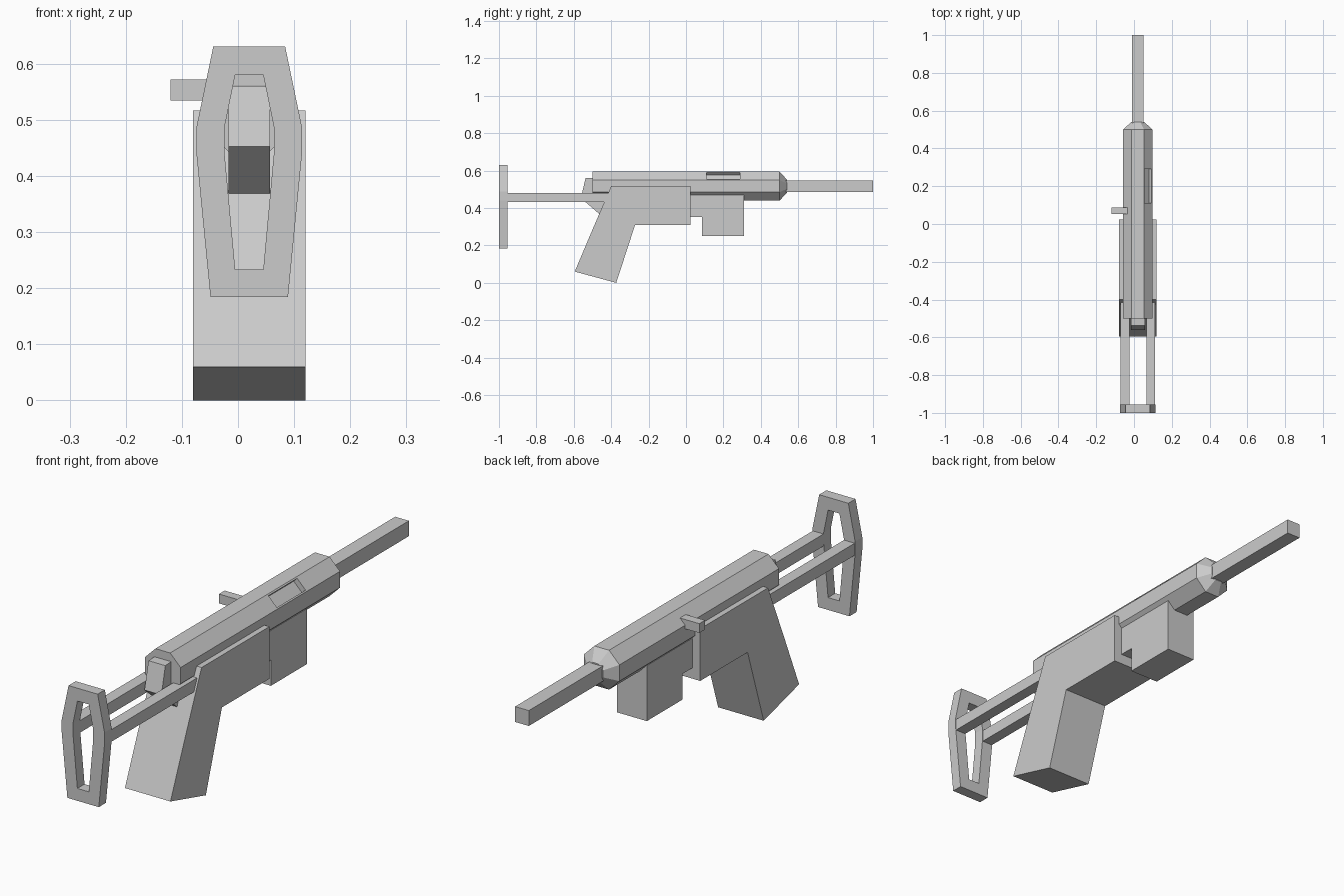
import bpy, bmesh, math
from mathutils import Vector

cube = bpy.data.objects.get("Cube")
if cube:
    bpy.data.objects.remove(cube, do_unlink=True)

CX = 0.02  # centre line of the body

grey = bpy.data.materials.new("plain grey")
grey.use_nodes = True
colour = (0.6, 0.6, 0.6, 1)
grey.diffuse_color = colour
grey.node_tree.nodes["Principled BSDF"].inputs["Base Color"].default_value = colour


def finish(name, bm):
    bmesh.ops.recalc_face_normals(bm, faces=bm.faces)
    mesh = bpy.data.meshes.new(name)
    bm.to_mesh(mesh)
    bm.free()
    mesh.materials.append(grey)
    obj = bpy.data.objects.new(name, mesh)
    bpy.context.collection.objects.link(obj)
    return obj


def loft(name, rings):
    """Skin matching rings of points and cap both ends."""
    bm = bmesh.new()
    loops = [[bm.verts.new(p) for p in ring] for ring in rings]
    n = len(loops[0])
    for a, b in zip(loops, loops[1:]):
        for i in range(n):
            j = (i + 1) % n
            bm.faces.new((a[i], a[j], b[j], b[i]))
    bm.faces.new(loops[0])
    bm.faces.new(loops[-1])
    return finish(name, bm)


def slab(name, profile, half_width):
    """Side profile (y, z) extruded across the centre line."""
    return loft(name, [[(CX + s * half_width, y, z) for y, z in profile] for s in (-1, 1)])


def box(name, x, y, z):
    return loft(name, [[(x[0], v, z[0]), (x[1], v, z[0]), (x[1], v, z[1]), (x[0], v, z[1])] for v in y])


def octagon(y, apothem, z=0.517):
    r = apothem / math.cos(math.pi / 8)
    angles = [math.pi / 8 + k * math.pi / 4 for k in range(8)]
    return [(CX + r * math.cos(a), y, z + r * math.sin(a)) for a in angles]


# Eight-sided body with a tapered nose
body = loft("receiver_tube", [octagon(-0.5, 0.078), octagon(0.5, 0.078), octagon(0.54, 0.034)])

# Recessed port in the upper side facet
cutter = box("port_cutter", (-0.022, 0.022), (-0.09, 0.09), (-0.026, 0.026))
cutter.location = (0.0755, 0.2, 0.5725)
cutter.rotation_euler = (0, -math.pi / 4, 0)
cutter.hide_render = True
cutter.hide_viewport = True
cut = body.modifiers.new("port", 'BOOLEAN')
cut.operation = 'DIFFERENCE'
cut.solver = 'EXACT'
cut.object = cutter

box("barrel", (CX - 0.03, CX + 0.03), (0.52, 1.0), (0.485, 0.546))
box("bolt_handle", (-0.12, -0.03), (0.052, 0.088), (0.535, 0.572))

# Frame and slanted grip in one side profile
slab("frame_and_grip", [(-0.4, 0.517), (0.025, 0.517), (0.025, 0.31), (-0.272, 0.31),
                        (-0.373, 0.0), (-0.595, 0.06), (-0.5, 0.285)], 0.1)

# Magazine with its stepped neck
slab("magazine", [(0.02, 0.47), (0.31, 0.47), (0.31, 0.25), (0.085, 0.25),
                  (0.085, 0.352), (0.02, 0.352)], 0.065)

# Angled block behind the body
slab("rear_block", [(-0.47, 0.563), (-0.537, 0.56), (-0.562, 0.453), (-0.46, 0.365), (-0.4, 0.42)], 0.037)

# Stock bars on both sides
for side, name in ((-1, "right_stock_bar"), (1, "left_stock_bar")):
    x = CX + side * 0.0685
    box(name, (x - 0.0235, x + 0.0235), (-0.96, -0.38), (0.432, 0.48))


# Shoulder plate: an eight-sided frame with an open middle
def outline(y, rows):
    right = [(CX + w, y, z) for w, z in rows]
    left = [(CX - w, y, z) for w, z in reversed(rows)]
    return right + left


outer = [(0.064, 0.631), (0.094, 0.487), (0.094, 0.44), (0.069, 0.184)]
inner = [(0.025, 0.58), (0.044, 0.487), (0.044, 0.44), (0.025, 0.233)]
bm = bmesh.new()
rings = [[bm.verts.new(p) for p in outline(y, rows)]
         for y, rows in ((-1, outer), (-0.955, outer), (-0.955, inner), (-1, inner))]
for a, b in zip(rings, rings[1:] + rings[:1]):
    for i in range(8):
        j = (i + 1) % 8
        bm.faces.new((a[i], a[j], b[j], b[i]))
finish("shoulder_plate", bm)
